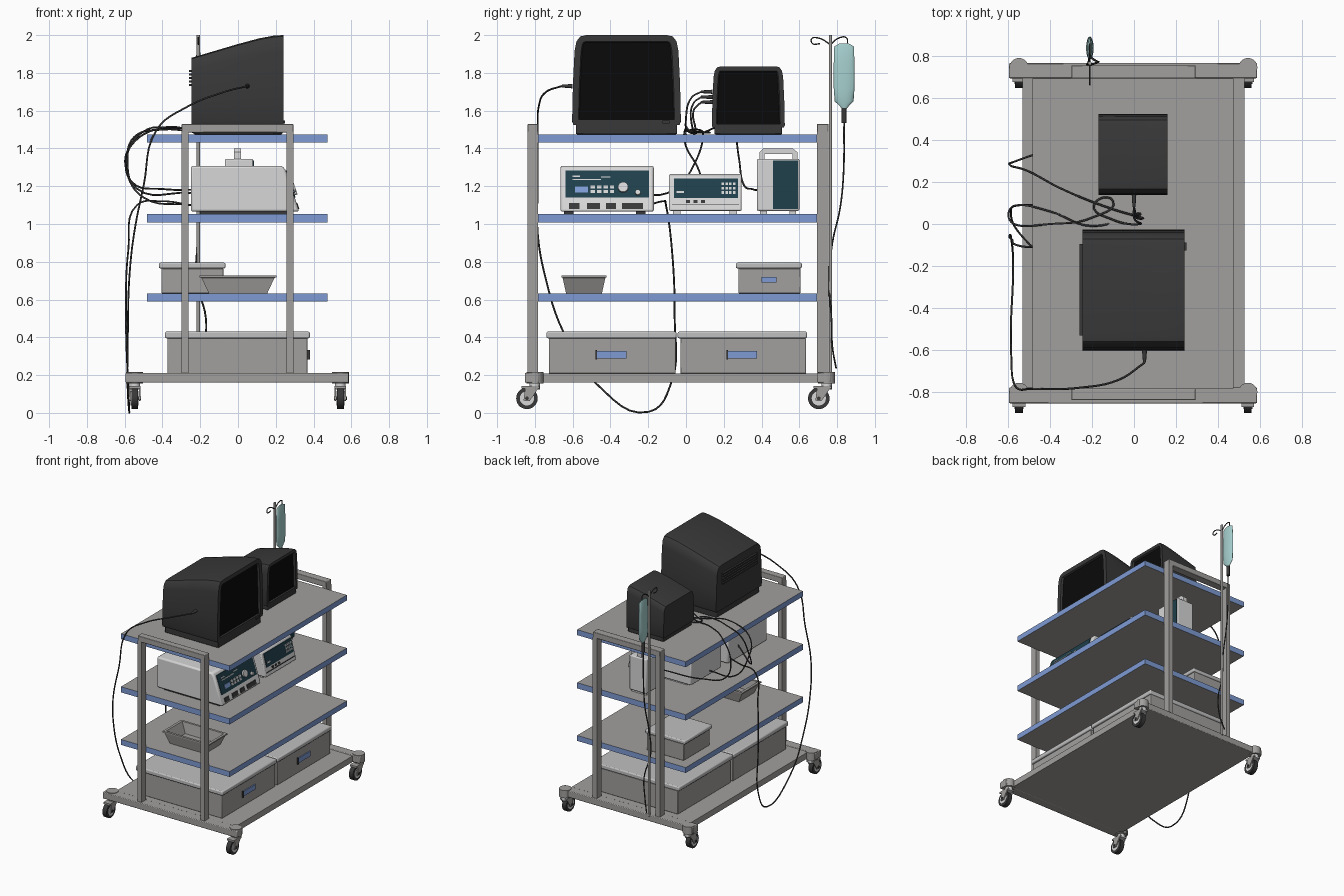
import bpy, bmesh, math
from mathutils import Vector


def material(name, r, g, b):
    m = bpy.data.materials.new(name)
    m.diffuse_color = (r, g, b, 1)
    return m


GREY = material("frame grey", 0.36, 0.35, 0.34)
BLUE = material("edge blue", 0.21, 0.33, 0.66)
DARK = material("casing dark grey", 0.04, 0.04, 0.04)
BLACK = material("screen black", 0.003, 0.003, 0.003)
LIGHT = material("device light grey", 0.68, 0.68, 0.68)
LID = material("lid grey", 0.53, 0.53, 0.53)
TEAL = material("panel teal", 0.014, 0.05, 0.07)
BAG = material("fluid aqua", 0.38, 0.63, 0.62)


def finish(name, bm, *mats):
    bmesh.ops.recalc_face_normals(bm, faces=bm.faces)
    me = bpy.data.meshes.new(name)
    bm.to_mesh(me)
    bm.free()
    ob = bpy.data.objects.new(name, me)
    bpy.context.collection.objects.link(ob)
    for m in mats:
        me.materials.append(m)
    return ob


def bevel(ob, width, segments=2):
    mod = ob.modifiers.new("bevel", "BEVEL")
    mod.width, mod.segments = width, segments
    return ob


def loft(name, rings, *mats):
    """Skin equal-length point rings and cap both ends."""
    bm = bmesh.new()
    rs = [[bm.verts.new(p) for p in r] for r in rings]
    for a, b in zip(rs, rs[1:]):
        for i in range(len(a)):
            j = (i + 1) % len(a)
            bm.faces.new((a[i], a[j], b[j], b[i]))
    bm.faces.new(rs[0])
    bm.faces.new(rs[-1])
    return finish(name, bm, *mats)


def box(name, x0, x1, y0, y1, z0, z1, mat, w=0):
    ring = [(x0, y0), (x1, y0), (x1, y1), (x0, y1)]
    ob = loft(name, [[(x, y, z) for x, y in ring] for z in (z0, z1)], mat)
    return bevel(ob, w) if w else ob


def side_profile(name, pts, y0, y1, mat, w=0):
    ob = loft(name, [[(x, y, z) for x, z in pts] for y in (y0, y1)], mat)
    return bevel(ob, w) if w else ob


def rod(name, a, b, r, mat, r2=None, n=20):
    a, b = Vector(a), Vector(b)
    q = (b - a).to_track_quat('Z', 'Y')
    ring = [Vector((math.cos(t), math.sin(t), 0)) for t in [2 * math.pi * i / n for i in range(n)]]
    return loft(name, [[c + q @ (v * rr) for v in ring] for c, rr in ((a, r), (b, r if r2 is None else r2))], mat)


def cable(name, pts, r=0.005, mat=DARK, cyclic=False):
    cu = bpy.data.curves.new(name, 'CURVE')
    cu.dimensions = '3D'
    cu.bevel_depth, cu.bevel_resolution, cu.resolution_u = r, 1, 6
    cu.use_fill_caps = True
    sp = cu.splines.new('BEZIER')
    sp.bezier_points.add(len(pts) - 1)
    for bp, p in zip(sp.bezier_points, pts):
        bp.co = p
        bp.handle_left_type = bp.handle_right_type = 'AUTO'
    sp.use_cyclic_u = cyclic
    cu.materials.append(mat)
    bpy.context.collection.objects.link(bpy.data.objects.new(name, cu))


def plate(name, face, y0, y1, z0, z1, mat, t=0.005):
    """Thin plate lying on a front face whose x depends on z."""
    ring = [(y0, z0), (y1, z0), (y1, z1), (y0, z1)]
    return loft(name, [[(face(z) + d, y, z) for y, z in ring] for d in (-0.002, t)], mat)


# base and end beams
box("base_platform", -0.53, 0.525, -0.78, 0.70, 0.16, 0.208, GREY)
for n, y0, y1 in (("front", -0.853, -0.778), ("back", 0.693, 0.765)):
    box(n + "_base_beam", -0.595, 0.585, y0, y1, 0.16, 0.212, GREY, 0.005)
for n, y0, y1 in (("front", -0.838, -0.783), ("back", 0.693, 0.755)):
    for s, x in (("left", -0.28), ("right", 0.275)):
        box(f"{n}_{s}_post", x - 0.018, x + 0.018, y0, y1, 0.21, 1.49, GREY)
    box(n + "_top_bar", -0.298, 0.293, y0, y1, 1.485, 1.53, GREY, 0.004)

# shelves with blue edging
for n, z0, z1 in (("lower", 0.59, 0.633), ("middle", 1.008, 1.053), ("upper", 1.432, 1.475)):
    ob = box(n + "_shelf", -0.483, 0.474, -0.783, 0.693, z0, z1, GREY)
    ob.data.materials.append(BLUE)
    for p in ob.data.polygons:
        p.material_index = int(abs(p.normal.z) < 0.5)

# casters, wheels trailing towards the front
for x in (-0.547, 0.542):
    for y in (-0.80, 0.745):
        yw = y - 0.042
        rod("caster_cap", (x, y, 0.155), (x, y, 0.216), 0.045, GREY)
        rod("caster_swivel", (x, y, 0.125), (x, y, 0.158), 0.028, LIGHT)
        rod("caster_tyre", (x - 0.018, yw, 0.077), (x + 0.018, yw, 0.077), 0.057, DARK, n=28)
        rod("caster_hub", (x - 0.021, yw, 0.077), (x + 0.021, yw, 0.077), 0.038, LIGHT)
        fork = [(y + 0.025, 0.14), (y - 0.05, 0.14), (yw - 0.018, 0.065), (yw + 0.014, 0.062)]
        for s in (-1, 1):
            loft("caster_fork", [[(x + s * d, a, b) for a, b in fork] for d in (0.022, 0.03)], GREY)
        box("caster_guard", x - 0.03, x + 0.03, y - 0.07, y + 0.025, 0.128, 0.142, GREY)
        rod("caster_axle", (x - 0.034, yw, 0.077), (x + 0.034, yw, 0.077), 0.01, DARK, n=10)


# lidded bins with blue labels
def bin_box(name, x0, x1, y0, y1, z0, zl, z1, ly0, ly1, lz0, lz1):
    box(name + "_body", x0, x1, y0, y1, z0, zl, GREY, 0.004)
    box(name + "_lid", x0 - 0.014, x1 + 0.012, y0 - 0.014, y1 + 0.006, zl, z1, LID, 0.008)
    plate(name + "_label", lambda z: x1, ly0, ly1, lz0, lz1, BLUE, 0.008)
    return x1


for n, y0, y1, l in (("front_bin", -0.725, -0.056, -0.47), ("back_bin", -0.03, 0.635, 0.222)):
    x = bin_box(n, -0.373, 0.368, y0, y1, 0.208, 0.395, 0.43, l, l + 0.155, 0.288, 0.327)
    box(n + "_clip", x, x + 0.012, l - 0.008, l, 0.282, 0.333, DARK)
bin_box("small_bin", -0.405, -0.078, 0.278, 0.607, 0.633, 0.765, 0.795, 0.40, 0.48, 0.69, 0.72)


# open tapered tray
def tray_ring(hx, hy, z):
    return [(sx * hx, -0.54 + sy * hy, z) for sx, sy in ((-1, -1), (1, -1), (1, 1), (-1, 1))]


loft("tray", [tray_ring(*r) for r in ((0.155, 0.095, 0.633), (0.193, 0.113, 0.715), (0.203, 0.118, 0.717),
                                      (0.203, 0.118, 0.727), (0.183, 0.1, 0.727), (0.145, 0.083, 0.645))], GREY)


# tube monitors: rounded section swept in depth, sloping top, recessed screen
def monitor(name, xb, xf, yc, hy, z0, zs, z1, drop, rim):
    sec = [(-0.975, 0), (0.975, 0), (1, 0.05), (0.985, 0.45), (0.955, 0.82), (0.92, 0.93), (0.85, 0.985), (0.74, 1)]
    sec += [(-a, b) for a, b in reversed(sec[2:])]
    rings = []
    for t, k in ((0, 1), (0.25, 0.7), (0.5, 0.4), (0.74, 0.14), (0.9, 0.02), (1, 0)):
        rings.append([(xb + (xf - xb) * t, yc + a * hy, zs + b * (z1 - zs - drop * k)) for a, b in sec])
    ob = loft(name + "_casing", rings, DARK, BLACK)
    bm = bmesh.new()
    bm.from_mesh(ob.data)
    front = max(bm.faces, key=lambda f: f.calc_center_median().x)
    bmesh.ops.inset_individual(bm, faces=[front], thickness=rim)
    bmesh.ops.inset_individual(bm, faces=[front], thickness=0.006, depth=-0.015)
    front.material_index = 1
    bm.to_mesh(ob.data)
    bm.free()
    box(name + "_foot", xb + 0.01, xf - 0.005, yc - hy * 0.93, yc + hy * 0.93, z0, zs + 0.01, DARK, 0.005)


monitor("large_monitor", -0.246, 0.24, -0.315, 0.288, 1.475, 1.525, 2.0, 0.12, 0.034)
monitor("small_monitor", -0.168, 0.16, 0.33, 0.193, 1.475, 1.51, 1.835, 0.08, 0.024)
for i in range(5):
    z = 1.735 + i * 0.019
    box("monitor_vent", -0.26, -0.23, -0.53, -0.095, z - 0.005, z + 0.005, DARK)
box("monitor_button", 0.23, 0.25, -0.125, -0.088, 1.533, 1.548, DARK)
rod("large_monitor_plug", (0.05, -0.60, 1.73), (0.05, -0.66, 1.73), 0.012, DARK, 0.007)

# control console with slanted face
f1 = lambda z: 0.325 - (z - 1.065) * 0.33
side_profile("console", [(-0.25, 1.065), (f1(1.065), 1.065), (f1(1.285), 1.285), (0.235, 1.308), (-0.25, 1.308)],
             -0.665, -0.17, LIGHT, 0.012)
for y in (-0.62, -0.24):
    box("console_foot", -0.2, 0.29, y - 0.025, y + 0.025, 1.053, 1.068, DARK)
plate("console_panel", f1, -0.638, -0.196, 1.14, 1.283, TEAL)
g1 = lambda z: f1(z) + 0.004
plate("console_display", g1, -0.587, -0.52, 1.168, 1.198, BLUE)
for y0, y1, z in ((-0.60, -0.45, 1.232), (-0.60, -0.56, 1.25), (-0.45, -0.40, 1.245)):
    plate("console_scale", g1, y0, y1, z, z + 0.006, LIGHT)
for i in range(4):
    for z in (1.165, 1.188):
        plate("console_key", g1, -0.505 + i * 0.034, -0.482 + i * 0.034, z, z + 0.016, LIGHT)
for y, z, r in ((-0.333, 1.192, 0.027), (-0.255, 1.165, 0.014)):
    rod("console_dial", (g1(z), y, z), (g1(z) + 0.015, y, z + 0.005), r, LIGHT)
for y0, y1 in ((-0.62, -0.565), (-0.523, -0.455), (-0.423, -0.37), (-0.338, -0.228)):
    plate("console_socket", f1, y0, y1, 1.08, 1.11, DARK)

# recorder unit
f2 = lambda z: 0.31 - (z - 1.07) * 0.25
side_profile("recorder", [(-0.25, 1.07), (f2(1.07), 1.07), (f2(1.25), 1.25), (0.24, 1.265), (-0.25, 1.265)],
             -0.09, 0.295, LIGHT, 0.008)
plate("recorder_panel", f2, -0.063, 0.275, 1.138, 1.24, TEAL)
g2 = lambda z: f2(z) + 0.004
for i in range(4):
    for z in (1.16, 1.183, 1.206):
        plate("recorder_key", g2, 0.188 + i * 0.02, 0.202 + i * 0.02, z, z + 0.014, LIGHT)
plate("recorder_readout", g2, -0.05, -0.01, 1.165, 1.175, LIGHT)
for y in (0.0, 0.04, 0.08):
    plate("recorder_socket", f2, y, y + 0.02, 1.112, 1.126, DARK)
plate("recorder_slot", f2, -0.075, 0.28, 1.10, 1.104, DARK)
for y in (-0.05, 0.25):
    box("recorder_foot", -0.2, 0.27, y - 0.02, y + 0.02, 1.053, 1.072, LIGHT)

# portable pump with carrying handle
box("pump_body", -0.07, 0.08, 0.375, 0.6, 1.07, 1.345, LIGHT, 0.008)
plate("pump_panel", lambda z: 0.08, 0.46, 0.592, 1.08, 1.335, TEAL)
for y in (0.41, 0.565):
    box("pump_foot", -0.06, 0.07, y - 0.018, y + 0.018, 1.053, 1.072, LIGHT)
arch = [(0.39, 1.34), (0.39, 1.38), (0.41, 1.40), (0.565, 1.40), (0.59, 1.38), (0.59, 1.34),
        (0.565, 1.34), (0.565, 1.37), (0.415, 1.37), (0.415, 1.34)]
loft("pump_handle", [[(x, y, z) for y, z in arch] for x in (-0.02, 0.015)], LIGHT)

# drip pole, hooks, fluid bag and line
rod("drip_pole", (-0.21, 0.765, 0.2), (-0.21, 0.765, 2.0), 0.009, GREY, n=12)
cable("drip_hook_back", [(-0.21, 0.765, 1.95), (-0.21, 0.81, 1.985), (-0.21, 0.85, 1.985), (-0.21, 0.855, 1.955)], 0.004)
cable("drip_hook_front", [(-0.21, 0.765, 1.95), (-0.21, 0.70, 1.985), (-0.21, 0.665, 1.98), (-0.21, 0.67, 1.955),
                          (-0.21, 0.71, 1.955)], 0.004)
rings = []
for z, hy, hx in ((1.955, 0.025, 0.004), (1.94, 0.052, 0.008), (1.85, 0.055, 0.014), (1.72, 0.055, 0.018),
                  (1.65, 0.05, 0.014), (1.625, 0.025, 0.009), (1.61, 0.012, 0.007)):
    yc = 0.837 if z > 1.63 else 0.838
    rings.append([(-0.21 + hx * math.cos(a), yc + hy * math.sin(a), z) for a in [math.pi * i / 8 for i in range(16)]])
loft("fluid_bag", rings, BAG)
rod("drip_chamber", (-0.21, 0.837, 1.535), (-0.21, 0.837, 1.615), 0.013, DARK, n=12)
cable("drip_line", [(-0.21, 0.837, 1.54), (-0.21, 0.833, 1.25), (-0.21, 0.815, 1.08), (-0.215, 0.775, 0.9),
                    (-0.22, 0.757, 0.7), (-0.17, 0.77, 0.5), (-0.18, 0.775, 0.35), (-0.21, 0.795, 0.235)])

# monitor leads looping over the shelf to the devices below
for i, z in enumerate((1.70, 1.672, 1.645)):
    rod("small_monitor_plug", (0, 0.14, z), (0, 0.08, z), 0.011, DARK, 0.007, 12)
cable("recorder_lead", [(0, 0.08, 1.70), (0.0, 0.03, 1.67), (0.03, 0.0, 1.56), (-0.1, 0.02, 1.485), (-0.19, 0.09, 1.485),
                        (-0.1, 0.11, 1.485), (-0.2, 0.03, 1.49), (-0.4, 0.0, 1.51), (-0.57, 0.0, 1.41),
                        (-0.59, 0.07, 1.28), (-0.5, 0.09, 1.14), (-0.25, 0.06, 1.10)])
cable("pump_lead", [(0, 0.08, 1.672), (0.0, 0.04, 1.64), (0.04, 0.03, 1.53), (-0.1, 0.07, 1.485), (-0.35, 0.17, 1.51),
                    (-0.5, 0.25, 1.49), (-0.59, 0.28, 1.35), (-0.56, 0.3, 1.22), (-0.4, 0.35, 1.185), (-0.07, 0.4, 1.19)])
cable("console_lead", [(0, 0.08, 1.645), (0.01, 0.04, 1.60), (0.02, 0.05, 1.49), (-0.2, -0.01, 1.485), (-0.4, 0.06, 1.50),
                       (-0.55, 0.09, 1.46), (-0.585, 0.05, 1.33), (-0.54, -0.05, 1.19), (-0.25, -0.3, 1.165)])
cable("power_cord", [(0.05, -0.66, 1.73), (-0.07, -0.74, 1.70), (-0.27, -0.78, 1.62), (-0.43, -0.785, 1.50),
                     (-0.5, -0.785, 1.2), (-0.55, -0.785, 0.95), (-0.575, -0.745, 0.72), (-0.583, -0.65, 0.43),
                     (-0.585, -0.47, 0.15), (-0.575, -0.196, 0.006), (-0.583, -0.075, 0.17), (-0.593, -0.06, 0.5),
                     (-0.58, -0.075, 0.87), (-0.535, -0.106, 1.1), (-0.40, -0.12, 1.12), (-0.25, -0.2, 1.10)])

# smooth rounded parts, keep hard edges
for ob in bpy.data.objects:
    if ob.type == 'MESH':
        ob.select_set(True)
        bpy.context.view_layer.objects.active = ob
bpy.ops.object.shade_smooth_by_angle(angle=math.radians(32))
